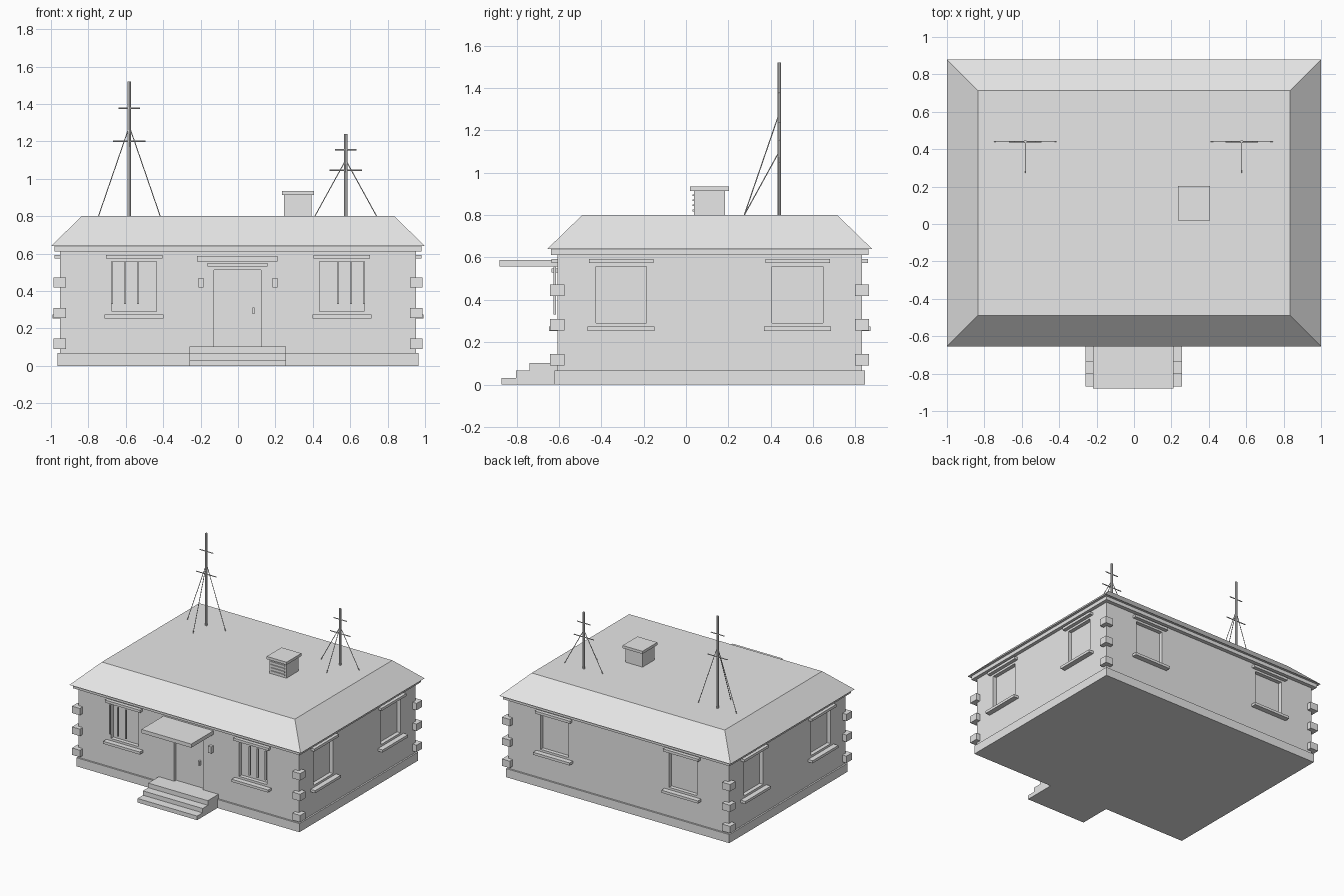
import bpy, bmesh
from mathutils import Vector

if "Cube" in bpy.data.objects:
    bpy.data.objects.remove(bpy.data.objects["Cube"], do_unlink=True)

grey = bpy.data.materials.new("plain_grey")
grey.use_nodes = True
grey.diffuse_color = (0.8, 0.8, 0.8, 1)
grey.node_tree.nodes["Principled BSDF"].inputs["Base Color"].default_value = (0.8, 0.8, 0.8, 1)

CY = 0.112            # middle of the house in depth
WX, WY = 0.953, 0.719  # wall half sizes
FRONT = CY - WY


def finish(name, bm):
    bmesh.ops.recalc_face_normals(bm, faces=bm.faces)
    mesh = bpy.data.meshes.new(name)
    bm.to_mesh(mesh)
    bm.free()
    mesh.materials.append(grey)
    ob = bpy.data.objects.new(name, mesh)
    bpy.context.collection.objects.link(ob)
    return ob


def add_box(bm, x, y, z):
    """Add a box from three (low, high) ranges."""
    verts = bmesh.ops.create_cube(bm, size=1)["verts"]
    for v in verts:
        v.co = [r[0] if c < 0 else r[1] for c, r in zip(v.co, (x, y, z))]
    return verts


def box(name, x, y, z):
    bm = bmesh.new()
    add_box(bm, x, y, z)
    return finish(name, bm)


def rod(name, a, b, radius, sides=8):
    a, b = Vector(a), Vector(b)
    d = b - a
    bm = bmesh.new()
    bmesh.ops.create_cone(bm, cap_ends=True, segments=sides, radius1=radius,
                          radius2=radius, depth=d.length)
    turn = d.to_track_quat('Z', 'Y')
    for v in bm.verts:
        v.co = turn @ v.co + (a + b) / 2
    return finish(name, bm)


def mid(c, half):
    return (c - half, c + half)


# Each wall side: name, axis along the wall, outward sign, plane, opening centres
SIDES = [("front", 0, -1, FRONT, (-0.555, 0.555)),
         ("back", 0, 1, CY + WY, (-0.555, 0.555)),
         ("right", 1, -1, -WX, (-0.306, 0.527)),
         ("left", 1, 1, WX, (-0.306, 0.527))]


def on_wall(axis, sign, plane, centre, half, inner, outer):
    """Ranges for a piece on a wall, reaching from inner to outer depth."""
    along = mid(centre, half)
    deep = tuple(sorted((plane + sign * inner, plane + sign * outer)))
    return (along, deep) if axis == 0 else (deep, along)


# Walls with recessed windows and door
walls = box("walls", (-WX, WX), (FRONT, CY + WY), (0.03, 0.63))
bm = bmesh.new()
for name, axis, sign, plane, centres in SIDES:
    for c in centres:
        add_box(bm, *on_wall(axis, sign, plane, c, 0.12, -0.03, 0.05), (0.29, 0.557))
add_box(bm, (-0.127, 0.124), (FRONT - 0.05, FRONT + 0.025), (0.1, 0.513))
cutter = finish("opening_cutter", bm)
cutter.hide_render = True
mod = walls.modifiers.new("openings", 'BOOLEAN')
mod.operation = 'DIFFERENCE'
mod.solver = 'EXACT'
mod.object = cutter
bpy.context.view_layer.objects.active = walls
bpy.ops.object.modifier_apply(modifier=mod.name)
bpy.data.objects.remove(cutter, do_unlink=True)

# Plinth and cornice
box("plinth", mid(0, 0.965), mid(CY, 0.732), (0, 0.067))
box("cornice", mid(0, 0.98), mid(CY, 0.749), (0.612, 0.642))

# Roof: a box drawn in at the top
bm = bmesh.new()
for v in add_box(bm, mid(0, 1), mid(CY, 0.767), (0.64, 0.8)):
    if v.co.z > 0.7:
        v.co.x *= 0.835
        v.co.y = CY + (v.co.y - CY) * 0.785
finish("roof", bm)

# Corner blocks
for sx in (-1, 1):
    for sy in (-1, 1):
        for z in (0.118, 0.283, 0.445):
            box("corner_block", mid(sx * WX, 0.034), mid(CY + sy * WY, 0.034), mid(z, 0.027))

# Window lintels and sills
for name, axis, sign, plane, centres in SIDES:
    for c in centres:
        box(name + "_lintel", *on_wall(axis, sign, plane, c, 0.152, -0.01, 0.028), (0.573, 0.593))
        box(name + "_sill", *on_wall(axis, sign, plane, c, 0.158, -0.01, 0.04), (0.253, 0.273))

# Front window bars
for s in (-1, 1):
    for x in (0.535, 0.604, 0.673):
        box("window_bar", mid(s * x, 0.005), (FRONT - 0.018, FRONT - 0.006), (0.33, 0.557))

# Entrance
box("canopy", mid(-0.004, 0.216), (-0.88, FRONT + 0.01), (0.558, 0.587))
box("door_lintel", mid(-0.003, 0.16), (FRONT - 0.028, FRONT + 0.01), (0.53, 0.549))
box("door_handle", mid(0.083, 0.006), (FRONT + 0.005, FRONT + 0.027), (0.278, 0.312))
for s in (-1, 1):
    box("wall_lamp", mid(s * 0.198, 0.013), (FRONT - 0.026, FRONT + 0.01), (0.418, 0.47))
for y, low, top in ((-0.87, 0, 0.032), (-0.803, 0.032, 0.066), (-0.738, 0.066, 0.102)):
    box("step", mid(-0.002, 0.258), (y, FRONT), (low, top))

# Chimney with vent slats on its front
box("chimney", mid(0.32, 0.073), (0.038, 0.184), (0.79, 0.917))
box("chimney_cap", mid(0.32, 0.086), (0.02, 0.204), (0.914, 0.935))
for i in range(4):
    box("vent_slat", mid(0.32, 0.062), (0.031, 0.045), mid(0.822 + i * 0.024, 0.004))

# Aerial masts with crossbars and three stay wires
for x, top, bars, tie in ((-0.581, 1.52, (1.378, 1.2), 1.28),
                          (0.576, 1.24, (1.155, 1.045), 1.1)):
    y = 0.44
    rod("mast", (x, y, 0.79), (x, y, top), 0.009)
    for z, half in zip(bars, (0.057, 0.086)):
        rod("crossbar", (x - half, y, z), (x + half, y, z), 0.004, 6)
    for dx, dy in ((-1, 0), (1, 0), (0, -1)):
        rod("stay_wire", (x, y, tie), (x + dx * 0.165, y + dy * 0.165, 0.8), 0.0025, 6)
